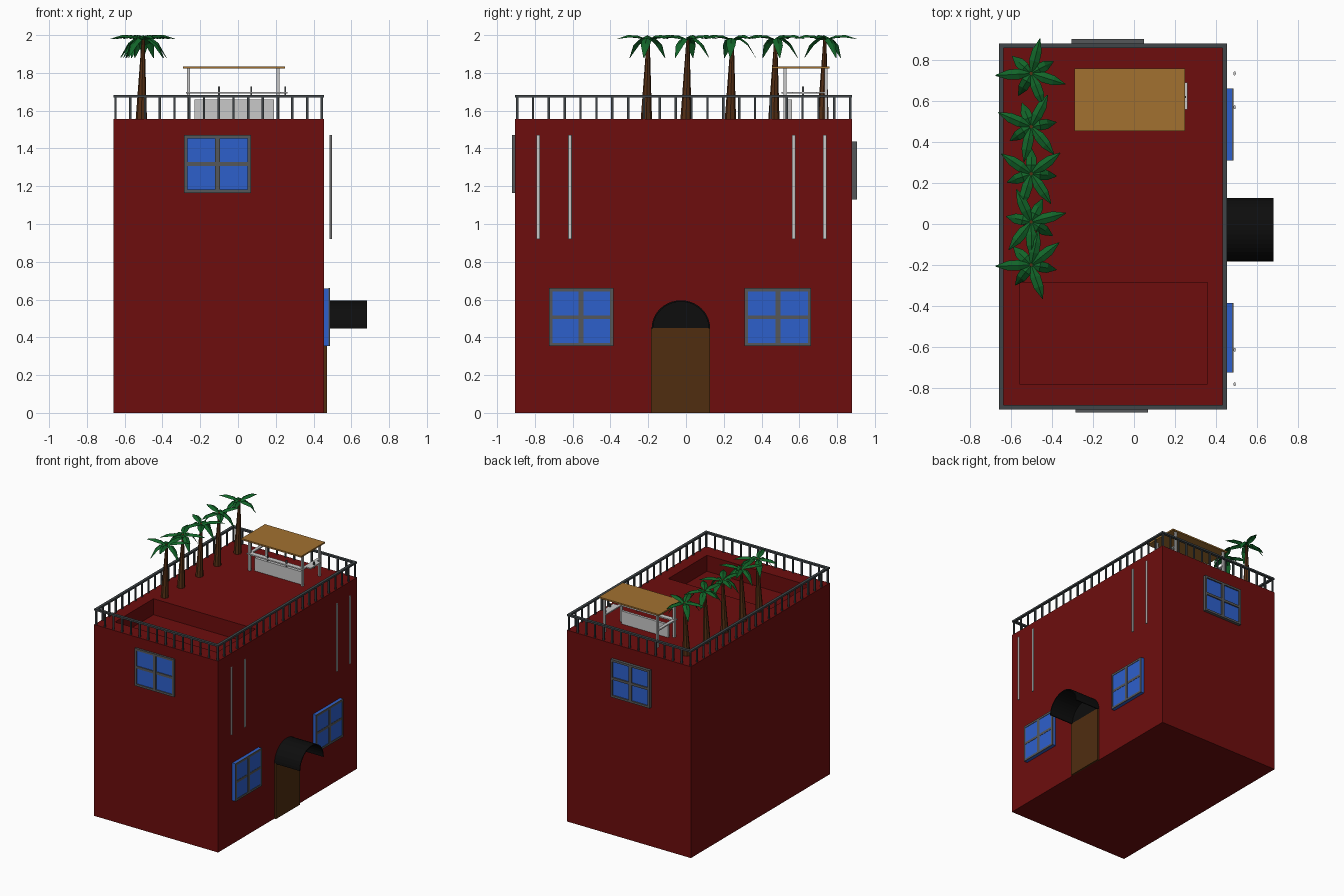
import bpy, bmesh, math, random
from mathutils import Vector

if "Cube" in bpy.data.objects:
    bpy.data.objects.remove(bpy.data.objects["Cube"])

random.seed(4)


def mat(name, r, g, b):
    m = bpy.data.materials.new(name)
    m.diffuse_color = (r, g, b, 1)
    m.use_nodes = True
    m.node_tree.nodes["Principled BSDF"].inputs["Base Color"].default_value = m.diffuse_color
    return m


RED = mat("dark red", 0.153, 0.004, 0.004)
BLUE = mat("window blue", 0.027, 0.115, 0.6)
GREY = mat("frame grey", 0.09, 0.095, 0.1)
RAIL = mat("railing grey", 0.05, 0.06, 0.065)
BLACK = mat("awning black", 0.004, 0.004, 0.004)
DOOR = mat("door brown", 0.08, 0.026, 0.005)
WOOD = mat("canopy wood", 0.36, 0.165, 0.03)
WHITE = mat("pale grey", 0.58, 0.58, 0.58)
TRUNK = mat("trunk brown", 0.09, 0.028, 0.007)
GREEN = mat("leaf green", 0.006, 0.13, 0.022)


def finish(name, bm, m):
    bmesh.ops.recalc_face_normals(bm, faces=bm.faces)
    me = bpy.data.meshes.new(name)
    bm.to_mesh(me)
    bm.free()
    me.materials.append(m)
    ob = bpy.data.objects.new(name, me)
    bpy.context.collection.objects.link(ob)
    return ob


def add_box(bm, lo, hi):
    vs = bmesh.ops.create_cube(bm, size=1)["verts"]
    for v in vs:
        v.co = Vector([(a + b) / 2 + c * (b - a) for a, b, c in zip(lo, hi, v.co)])


def boxes(name, m, *pairs):
    bm = bmesh.new()
    for lo, hi in pairs:
        add_box(bm, lo, hi)
    return finish(name, bm, m)


X0, X1, Y0, Y1, TOP = -0.66, 0.455, -0.905, 0.88, 1.555

# House block with the sunken pool cut into the roof
house = boxes("house", RED, ((X0, Y0, 0), (X1, Y1, TOP)))
cutter = boxes("pool_cutter", RED, ((-0.56, -0.78, TOP - 0.13), (0.358, -0.285, TOP + 0.2)))
cutter.hide_render = True
cutter.hide_viewport = True
mod = house.modifiers.new("pool", "BOOLEAN")
mod.operation = "DIFFERENCE"
mod.solver = "EXACT"
mod.object = cutter

# Roof railing: four top rails and rows of balusters
T, RZ = 0.022, 1.683
boxes("railing_top", RAIL,
      ((X0, Y0, RZ - 0.014), (X1, Y0 + T, RZ)), ((X0, Y1 - T, RZ - 0.014), (X1, Y1, RZ)),
      ((X0, Y0 + T, RZ - 0.014), (X0 + T, Y1 - T, RZ)), ((X1 - T, Y0 + T, RZ - 0.014), (X1, Y1 - T, RZ)))
bars = []


def baluster(x, y):
    r = 0.006
    bars.append(((x - r, y - r, TOP - 0.005), (x + r, y + r, RZ - 0.01)))


h = T / 2
for i in range(15):
    x = X0 + h + (X1 - X0 - T) * i / 14
    baluster(x, Y0 + h)
    baluster(x, Y1 - h)
for i in range(1, 21):
    y = Y0 + h + (Y1 - Y0 - T) * i / 21
    baluster(X0 + h, y)
    baluster(X1 - h, y)
boxes("railing_balusters", RAIL, *bars)


# Windows: pane block and frame with a cross bar, u along the wall, d outward
def window(name, place, u0, u1, z0, z1, pane_d, frame_d):
    def b(a0, a1, c0, c1, d):
        p, q = place(a0, -0.01), place(a1, d)
        return ((min(p[0], q[0]), min(p[1], q[1]), c0), (max(p[0], q[0]), max(p[1], q[1]), c1))
    w, um, zm = 0.017, (u0 + u1) / 2, (z0 + z1) / 2
    e = 0.001
    boxes(name + "_panes", BLUE, b(u0 + e, u1 - e, z0 + e, z1 - e, pane_d))
    lo = pane_d - 0.004 if pane_d > 0.02 else -0.01
    parts = [b(u0, u0 + w, z0, z1, frame_d), b(u1 - w, u1, z0, z1, frame_d),
             b(u0 + w, u1 - w, z0, z0 + w, frame_d), b(u0 + w, u1 - w, z1 - w, z1, frame_d),
             b(um - 0.013, um + 0.013, z0 + w, z1 - w, frame_d),
             b(u0 + w, u1 - w, zm - 0.01, zm + 0.01, frame_d - 0.001)]
    if lo > 0:  # thin frame plates laid on the pane block
        parts = [((X1 + lo, p[1], p[2]), q) for p, q in parts]
    boxes(name + "_frame", GREY, *parts)


right = lambda u, d: (X1 + d, u)
front = lambda u, d: (u, Y0 - d)
back = lambda u, d: (u, Y1 + d)
window("right_window_a", right, -0.725, -0.385, 0.353, 0.66, 0.028, 0.031)
window("right_window_b", right, 0.31, 0.662, 0.353, 0.66, 0.028, 0.031)
window("front_window", front, -0.285, 0.068, 1.165, 1.47, 0.008, 0.016)
window("back_window", back, -0.305, 0.048, 1.13, 1.437, 0.014, 0.024)

# Vertical poles standing off the right wall
bm = bmesh.new()
for y in (-0.782, -0.614, 0.57, 0.735):
    vs = bmesh.ops.create_cone(bm, cap_ends=True, segments=12, radius1=0.01, radius2=0.01, depth=0.55)["verts"]
    for v in vs:
        v.co = Vector((0.491 + v.co.x * 0.6, y + v.co.y, 1.195 + v.co.z))
finish("wall_poles", bm, WHITE)

# Door
boxes("door", DOOR, ((X1 - 0.02, -0.184, 0), (0.47, 0.127, 0.45)))


# Arched awning: hollow half-round shell plus a half disc on the wall
def arch(ry, rz, n=20):
    return [(-0.027 + ry * math.cos(math.pi * i / n), 0.447 + rz * math.sin(math.pi * i / n)) for i in range(n + 1)]


def extrude(name, outline, x0, x1, m):
    bm = bmesh.new()
    f = bm.faces.new([bm.verts.new((x0, y, z)) for y, z in outline])
    ext = bmesh.ops.extrude_face_region(bm, geom=[f])["geom"]
    bmesh.ops.translate(bm, vec=(x1 - x0, 0, 0), verts=[g for g in ext if isinstance(g, bmesh.types.BMVert)])
    return finish(name, bm, m)


extrude("awning_shell", arch(0.155, 0.149) + arch(0.147, 0.141)[::-1], X1 - 0.005, 0.682, BLACK)
extrude("awning_back", arch(0.15, 0.145), X1 - 0.005, X1 + 0.012, BLACK)

# Rooftop bar: canopy, posts, front panel, counter ledge on three sides, taps
boxes("bar_canopy", WOOD, ((-0.29, 0.455, 1.822), (0.25, 0.76, 1.834)))
posts = [((x - 0.008, y - 0.008, TOP - 0.005), (x + 0.008, y + 0.008, 1.825))
         for x in (-0.262, 0.212) for y in (0.525, 0.742)]
boxes("bar_posts", WHITE, *posts)
boxes("bar_panel", WHITE, ((-0.23, 0.54, TOP - 0.005), (0.19, 0.56, 1.66)))
boxes("bar_counter", WHITE, ((-0.275, 0.505, 1.69), (0.225, 0.545, 1.7)),
      ((-0.275, 0.545, 1.69), (-0.25, 0.745, 1.7)), ((0.2, 0.545, 1.69), (0.225, 0.745, 1.7)),
      ((0.225, 0.56, 1.69), (0.262, 0.69, 1.7)))
taps = []
for x, y in ((-0.1, 0.525), (0.07, 0.525), (0.25, 0.62)):
    taps.append(((x - 0.005, y - 0.005, 1.675), (x + 0.005, y + 0.005, 1.727)))
boxes("bar_taps", GREY, *taps)


# Palm trees: tapered trunk and folded drooping leaves
def palm(k, x, y):
    bm = bmesh.new()
    vs = bmesh.ops.create_cone(bm, cap_ends=True, segments=8, radius1=0.03, radius2=0.008, depth=0.43)["verts"]
    for v in vs:
        lean = 0.01 if v.co.z > 0 else 0
        v.co += Vector((x + lean, y + lean, TOP - 0.005 + 0.215))
    finish("palm_trunk_%d" % k, bm, TRUNK)
    bm = bmesh.new()
    yaw = random.uniform(0, 6.28)
    for i in range(7):
        a = yaw + i * math.tau / 7 + random.uniform(-0.15, 0.15)
        out, side = Vector((math.cos(a), math.sin(a), 0)), Vector((-math.sin(a), math.cos(a), 0))
        reach, tip = (0.175, 1.98) if i % 2 == 0 else (0.125, 1.88)
        rows = []
        for t, w in ((0.03, 0.006), (0.35, 0.026), (0.65, 0.024), (1, 0.002)):
            z = 1.975 + 0.1 * t * (1 - t) + (tip - 1.975) * t * t
            c = Vector((x + 0.01, y + 0.01, min(z, 2.0))) + out * reach * t
            drop = Vector((0, 0, -0.5 * w))
            rows.append([bm.verts.new(p) for p in (c - side * w + drop, c, c + side * w + drop)])
        for r, s in zip(rows, rows[1:]):
            for j in (0, 1):
                bm.faces.new((r[j], s[j], s[j + 1], r[j + 1]))
    finish("palm_leaves_%d" % k, bm, GREEN)


for k, y in enumerate((-0.21, 0.0, 0.235, 0.465, 0.725)):
    palm(k, -0.512, y)
